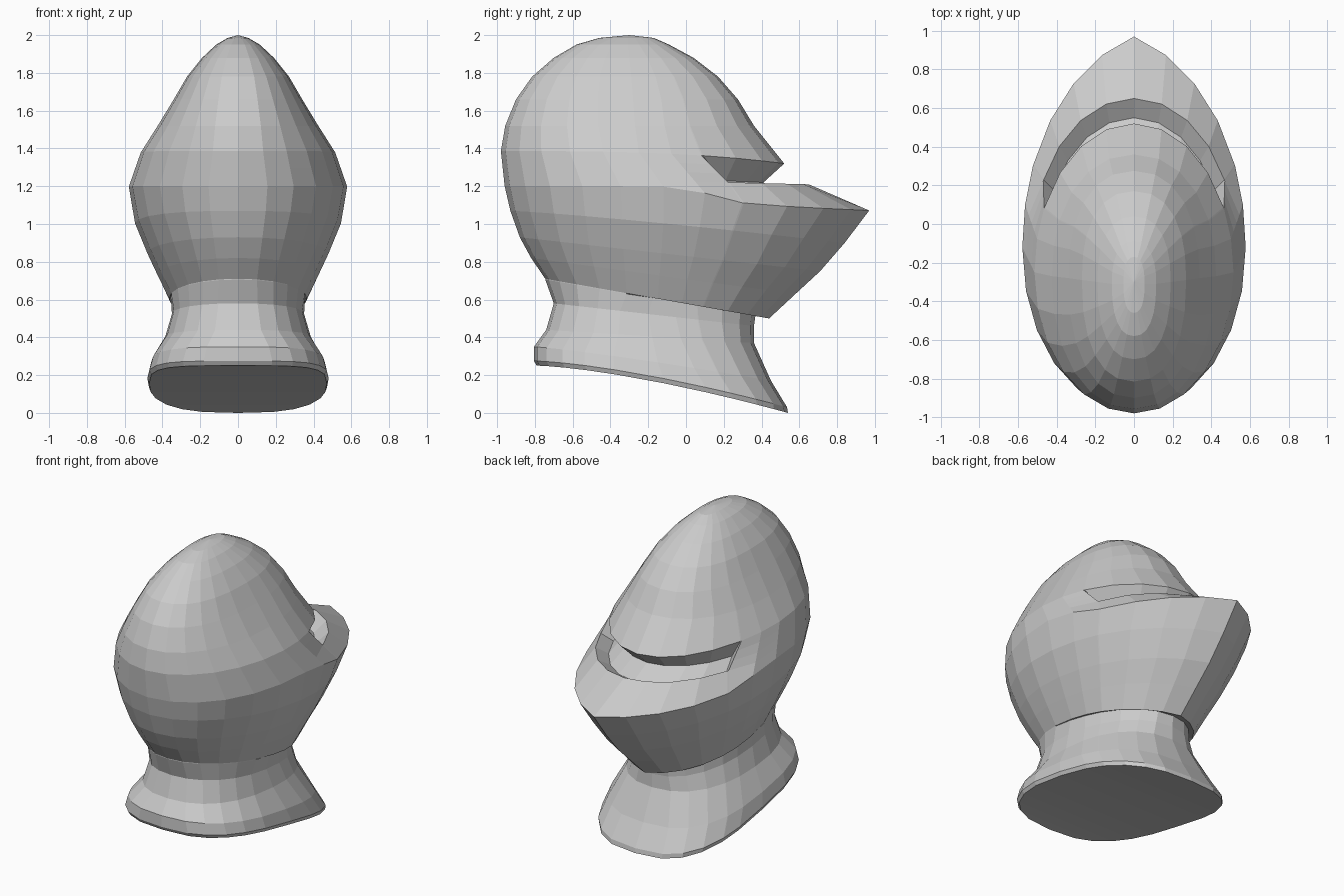
import bpy, bmesh
from math import sin, cos, radians
from mathutils import Vector

if "Cube" in bpy.data.objects:
    bpy.data.objects.remove(bpy.data.objects["Cube"])

SLOT_END = 64
FRONT = [0, 16, 32, 48, SLOT_END, 64.6, 77, 90]
ANGLES = FRONT + [105, 120, 135, 150, 165, 180]   # 0 = beak side (+y), 180 = back


def ring(zb, zf, yb, yf, w, yc, p=0.0, k=1.0, e=1.0):
    """Half outline from +y to -y; p points the +y end, k bends the tilt, e < 1 squares it."""
    pts = []
    for a in ANGLES:
        t = radians(a)
        c = abs(cos(t)) ** e if a != 90 else 0.0
        if a <= 90:
            y = yc + (yf - yc) * (c * (1 - p) + p * (1 - a / 90))
        else:
            y = yc - (yc - yb) * c
        s = max(0.0, (y - yb) / (yf - yb))
        x = 0.0 if a in (0, 180) else w * sin(t) ** e
        pts.append(Vector((x, y, zb + (zf - zb) * s ** k)))
    return pts


def loft(name, rings, apex=None, cap_bottom=False):
    """Skin half outlines, mirrored across x = 0, from bottom to top."""
    bm = bmesh.new()
    rows = []
    for half in rings:
        right = [bm.verts.new(p) for p in half]
        left = [bm.verts.new((-p.x, p.y, p.z)) for p in half[-2:0:-1]]
        rows.append(right + left)
    n = len(rows[0])
    for lo, hi in zip(rows, rows[1:]):
        for i in range(n):
            j = (i + 1) % n
            bm.faces.new((lo[i], lo[j], hi[j], hi[i]))
    if apex:
        top = bm.verts.new(apex)
        for i in range(n):
            bm.faces.new((rows[-1][i], rows[-1][(i + 1) % n], top))
    if cap_bottom:
        # bottom plate as strips across the base
        b = rows[0]
        for i in range(n // 2):
            q = [b[i], b[i + 1], b[(n - i - 1) % n], b[(n - i) % n]]
            bm.faces.new(list(dict.fromkeys(q)))
    bmesh.ops.recalc_face_normals(bm, faces=bm.faces)
    mesh = bpy.data.meshes.new(name)
    bm.to_mesh(mesh)
    bm.free()
    obj = bpy.data.objects.new(name, mesh)
    bpy.context.collection.objects.link(obj)
    return obj


# Underside step where the visor overhangs the neck, fading out at the back
visor_hem = ring(.71, .50, -.745, .44, .365, -.15, .25, 1, .95)
neck_top = ring(.70, .53, -.742, .37, .345, -.2, 0, 1, .95)
for i, a in enumerate(ANGLES):
    f = min(1, max(0, (a - 75) / 30))
    neck_top[i] = neck_top[i].lerp(visor_hem[i] - Vector((0, 0, .004)), f)

# Visor, hem to beak edge
visor = [
    neck_top,
    visor_hem,
    ring(.82, .63, -.82, .58, .425, -.14, .33, 1, .97),
    ring(.93, .75, -.88, .71, .48, -.13, .36, 1, .97),
    ring(1.07, .90, -.93, .84, .545, -.12, .38, 1.2, .97),
]
beak = ring(1.2, 1.07, -.96, .97, .578, -.12, .36, 1, .97)
crease = [(-2, 1.2), (-.17, 1.2), (.04, 1.19), (.2, 1.12), (.58, 1.09), (1, 1.07)]
for p in beak:
    for (y0, z0), (y1, z1) in zip(crease, crease[1:]):
        if y0 <= p.y < y1:
            p.z = z0 + (z1 - z0) * (p.y - y0) / (y1 - y0)
            break
brow = ring(1.386, 1.32, -.98, .52, .515, -.25, 0, 3)

# Eye slot: rim, floor and inner corner; flush with the shell behind the slot end
slot = [
    ring(1.25, 1.21, -.96, .65, .52, -.10),
    ring(1.20, 1.15, -.96, .55, .46, -.12),
    ring(1.28, 1.22, -.96, .41, .43, -.20),
]
for i, a in enumerate(ANGLES):
    if a > SLOT_END:
        if a > 70:
            slot[0][i] = beak[i].lerp(brow[i], .3)
        for r, f in zip(slot[1:], (.33, .67)):
            r[i] = slot[0][i].lerp(brow[i], f)

# Skull
skull = [
    brow,
    ring(1.52, 1.52, -.957, .36, .425, -.27, 0, 1, .93),
    ring(1.66, 1.66, -.90, .275, .34, -.28, 0, 1, .88),
    ring(1.78, 1.78, -.815, .17, .27, -.29, 0, 1, .85),
    ring(1.88, 1.88, -.70, .04, .19, -.30, 0, 1, .85),
    ring(1.95, 1.95, -.58, -.09, .115, -.31, 0, 1, .85),
    ring(1.985, 1.985, -.46, -.17, .055, -.31, 0, 1, .85),
]
loft("helmet_shell", visor + [beak] + slot + skull, apex=(0, -.30, 2.0))

# Neck guard with flared base and lip
neck = [
    ring(.25, 0, -.79, .54, .47, -.12, 0, 1.45, .72),
    ring(.275, .03, -.805, .535, .48, -.12, 0, 1.45, .72),
    ring(.35, .17, -.805, .45, .46, -.15, 0, 1.2, .76),
    ring(.44, .37, -.74, .36, .385, -.18, 0, 1, .85),
    ring(.58, .46, -.70, .36, .35, -.2, 0, 1, .9),
    neck_top,
]
loft("neck_guard", neck, cap_bottom=True)
